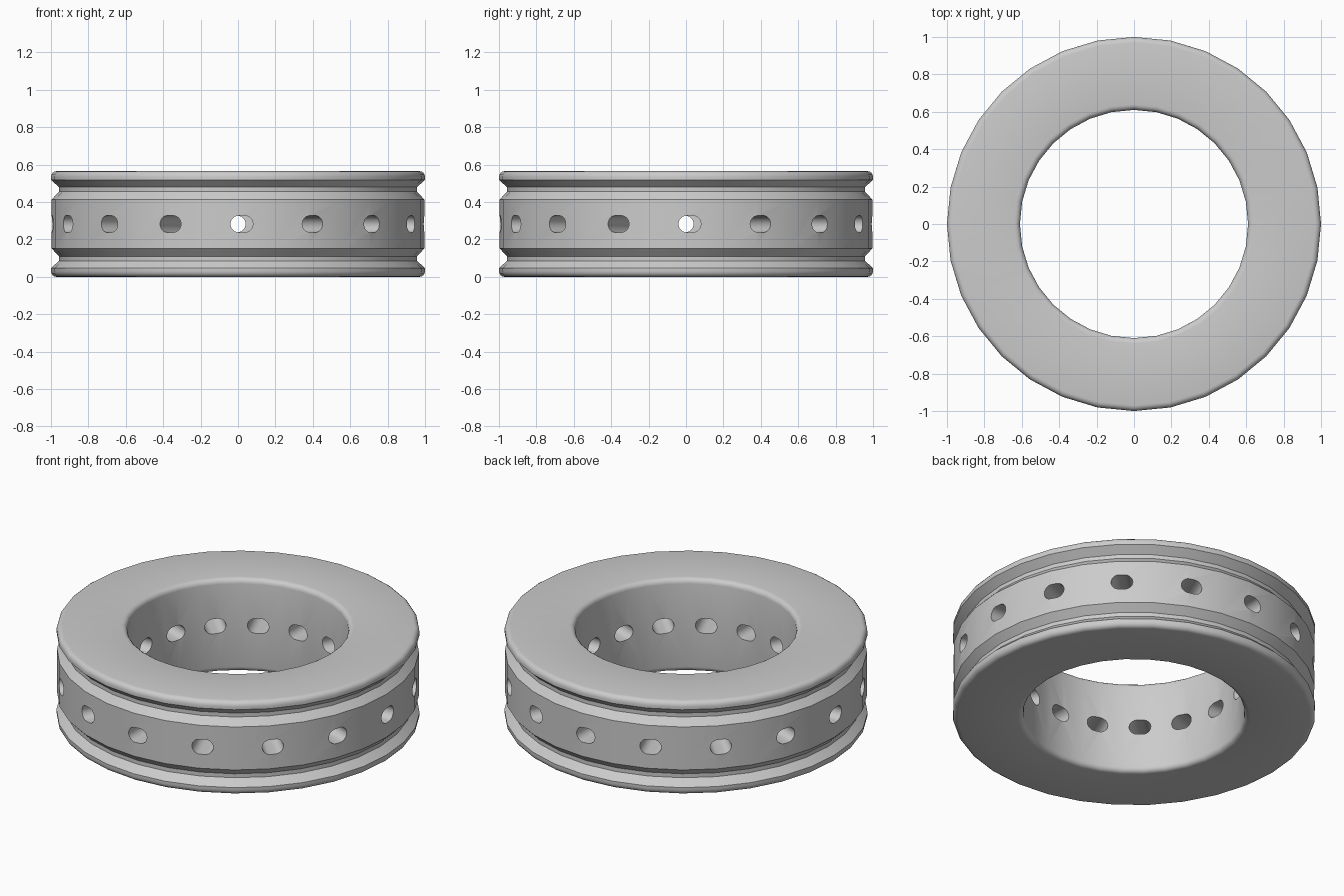
import bpy
import bmesh
from math import sin, cos, pi
from mathutils import Matrix

HEIGHT = 0.565
SIDES = 32
HOLES = 16

if "Cube" in bpy.data.objects:
    bpy.data.objects.remove(bpy.data.objects["Cube"])

grey = bpy.data.materials.new("plain grey")
grey.use_nodes = True
colour = (0.6, 0.6, 0.6, 1)
grey.diffuse_color = colour
grey.node_tree.nodes["Principled BSDF"].inputs["Base Color"].default_value = colour


def make_object(name, bm):
    bmesh.ops.recalc_face_normals(bm, faces=bm.faces)
    mesh = bpy.data.meshes.new(name)
    bm.to_mesh(mesh)
    bm.free()
    mesh.materials.append(grey)
    obj = bpy.data.objects.new(name, mesh)
    bpy.context.collection.objects.link(obj)
    return obj


def fillet(r, z, size, start, steps=4):
    """Quarter-round points about (r, z), turning anticlockwise from start."""
    angles = [start + pi / 2 * i / steps for i in range(steps + 1)]
    return [(r + size * cos(a), z + size * sin(a)) for a in angles]


# Half cross-section: rounded bore edge, rounded lip, groove, middle band
lower = fillet(0.64, 0.03, 0.03, pi) + fillet(0.97, 0.03, 0.03, -pi / 2)
lower += [(1.0, 0.046), (0.957, 0.086), (0.957, 0.11), (0.997, 0.152)]
profile = lower + [(r, HEIGHT - z) for r, z in reversed(lower)]

# Ring body: revolve the closed cross-section
bm = bmesh.new()
loops = []
for i in range(SIDES):
    a = 2 * pi * i / SIDES
    loops.append([bm.verts.new((r * cos(a), r * sin(a), z)) for r, z in profile])
for i in range(SIDES):
    here, there = loops[i], loops[(i + 1) % SIDES]
    for j in range(len(profile)):
        k = (j + 1) % len(profile)
        bm.faces.new((here[j], there[j], there[k], here[k]))
ring = make_object("grooved_ring", bm)

# Slot cutters: rounded slots running radially, set slightly to one side
bm = bmesh.new()
slot = []
for side in (1, -1):
    for i in range(13):
        a = -side * pi / 2 + pi * i / 12
        if side < 0:
            a = pi / 2 + pi * i / 12
        slot.append((0.02 + side * 0.015 + 0.045 * cos(a), HEIGHT / 2 + 0.045 * sin(a)))
for n in range(HOLES):
    turn = Matrix.Rotation(2 * pi * n / HOLES, 3, "Z")
    inner, outer = [[bm.verts.new(turn @ Matrix.Identity(3).col[0] * r
                                  + turn @ Matrix.Identity(3).col[1] * t
                                  + Matrix.Identity(3).col[2] * z)
                     for t, z in slot] for r in (0.5, 1.1)]
    bm.faces.new(inner)
    bm.faces.new(outer)
    for j in range(len(slot)):
        k = (j + 1) % len(slot)
        bm.faces.new((inner[j], inner[k], outer[k], outer[j]))
cutter = make_object("slot_cutter", bm)
cutter.hide_render = True

# Cut the slots, then discard the cutter
cut = ring.modifiers.new("slots", "BOOLEAN")
cut.operation = "DIFFERENCE"
cut.solver = "EXACT"
cut.object = cutter
bpy.ops.object.select_all(action="DESELECT")
ring.select_set(True)
bpy.context.view_layer.objects.active = ring
bpy.ops.object.modifier_apply(modifier=cut.name)
bpy.data.objects.remove(cutter)
bpy.ops.object.shade_smooth_by_angle(angle=pi / 6)
